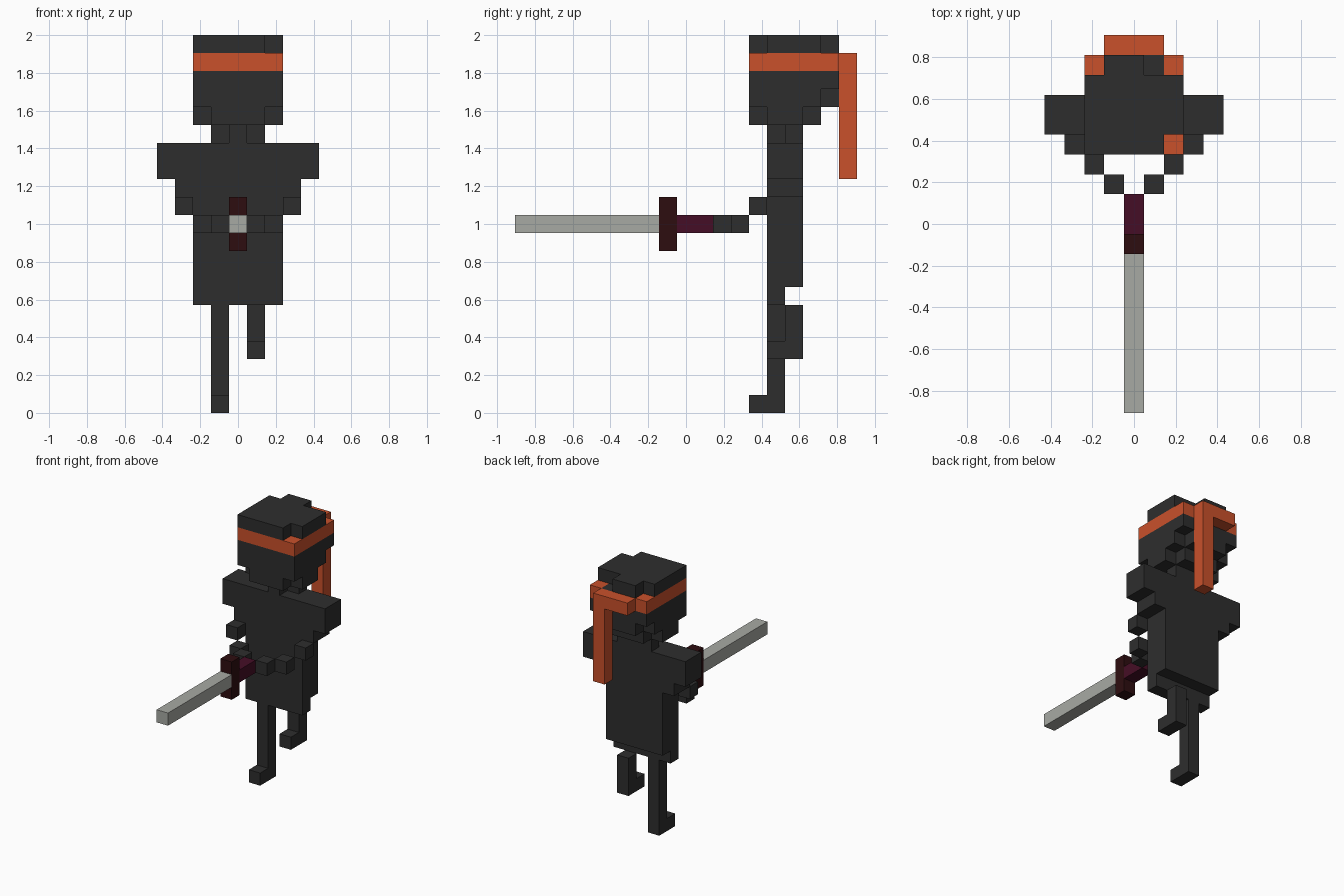
import bpy, bmesh
from mathutils import Vector

if "Cube" in bpy.data.objects:
    bpy.data.objects.remove(bpy.data.objects["Cube"])

U = 2 / 21  # edge of one cube cell; cells are centred in x and y, stacked from z = 0


def material(name, rgb):
    m = bpy.data.materials.new(name)
    m.diffuse_color = (*rgb, 1)
    m.use_nodes = True
    m.node_tree.nodes["Principled BSDF"].inputs["Base Color"].default_value = m.diffuse_color
    return m


CLOTH = material("dark cloth", (0.027, 0.027, 0.027))
ORANGE = material("orange cloth", (0.585, 0.082, 0.024))
STEEL = material("grey steel", (0.39, 0.40, 0.37))
GUARD = material("dark red guard", (0.027, 0.004, 0.005))
GRIP = material("purple grip", (0.06, 0.004, 0.019))

parts = {}   # name -> (material, set of cells)
filled = set()


def block(name, mat, x, y, z, skip=()):
    """Fill an inclusive range of cells, leaving out (x, y) columns in skip."""
    cells = {(i, j, k) for i in range(x[0], x[1] + 1) for j in range(y[0], y[1] + 1)
             for k in range(z[0], z[1] + 1) if (i, j) not in skip} - filled
    parts.setdefault(name, (mat, set()))[1].update(cells)
    filled.update(cells)


# Head, from crown to chin, with chipped corners
block("head", CLOTH, (-2, 2), (4, 8), (20, 20), skip=((2, 4), (-2, 8), (2, 8), (1, 8)))
block("head", CLOTH, (-1, 1), (5, 8), (19, 19))
block("head", CLOTH, (-2, 2), (4, 8), (18, 18))
block("head", CLOTH, (-2, 2), (4, 8), (17, 17), skip=((-2, 8), (2, 8)))
block("head", CLOTH, (-2, 2), (4, 7), (16, 16), skip=((-2, 4), (2, 4), (-2, 7), (2, 7)))

# Headband: ring around the brow, knot bar behind, hanging tail
block("headband", ORANGE, (-2, 2), (4, 8), (19, 19))
block("headband_knot", ORANGE, (-1, 1), (9, 9), (19, 19))
block("headband_tail", ORANGE, (1, 1), (9, 9), (13, 18))

# Neck and body
block("neck", CLOTH, (-1, 1), (6, 6), (15, 15))
block("neck", CLOTH, (0, 0), (5, 5), (15, 15))
block("torso", CLOTH, (-2, 2), (5, 6), (7, 14))
block("torso", CLOTH, (-2, 2), (5, 5), (6, 6))

# Arms stepping forward to the grip
for side, s in (("left", -1), ("right", 1)):
    arm = side + "_arm"
    for a, b, y, z in ((3, 4, (5, 6), (13, 14)), (3, 3, (5, 6), (12, 12)),
                       (3, 3, (4, 4), (11, 11)), (2, 2, (3, 3), (10, 10)),
                       (1, 1, (2, 2), (10, 10))):
        block(arm, CLOTH, sorted((s * a, s * b)), y, z)

# Legs: one standing, one raised behind
block("standing_leg", CLOTH, (-1, -1), (5, 5), (0, 5))
block("standing_leg", CLOTH, (-1, -1), (4, 4), (0, 0))
block("raised_leg", CLOTH, (1, 1), (6, 6), (3, 5))
block("raised_leg", CLOTH, (1, 1), (5, 5), (3, 3))

# Sword
block("sword_grip", GRIP, (0, 0), (0, 1), (10, 10))
block("sword_guard", GUARD, (0, 0), (-1, -1), (9, 11))
block("sword_blade", STEEL, (0, 0), (-9, -2), (10, 10))

# Turn each part's cells into a mesh, keeping only the outer faces
for name, (mat, cells) in parts.items():
    bm = bmesh.new()
    for c in sorted(cells):
        centre = Vector((c[0], c[1], c[2] + 0.5))
        for axis in range(3):
            for s in (-1, 1):
                near = list(c)
                near[axis] += s
                if tuple(near) in filled:
                    continue
                n, a, b = Vector(), Vector(), Vector()
                n[axis] = s / 2
                a[(axis + 1) % 3] = 0.5
                b[(axis + 2) % 3] = s / 2
                bm.faces.new([bm.verts.new((centre + n + p) * U)
                              for p in (-a - b, a - b, a + b, b - a)])
    bmesh.ops.remove_doubles(bm, verts=bm.verts, dist=0.001)
    bmesh.ops.dissolve_limit(bm, angle_limit=0.01, verts=bm.verts, edges=bm.edges)
    mesh = bpy.data.meshes.new(name)
    bm.to_mesh(mesh)
    bm.free()
    mesh.materials.append(mat)
    bpy.context.collection.objects.link(bpy.data.objects.new(name, mesh))
